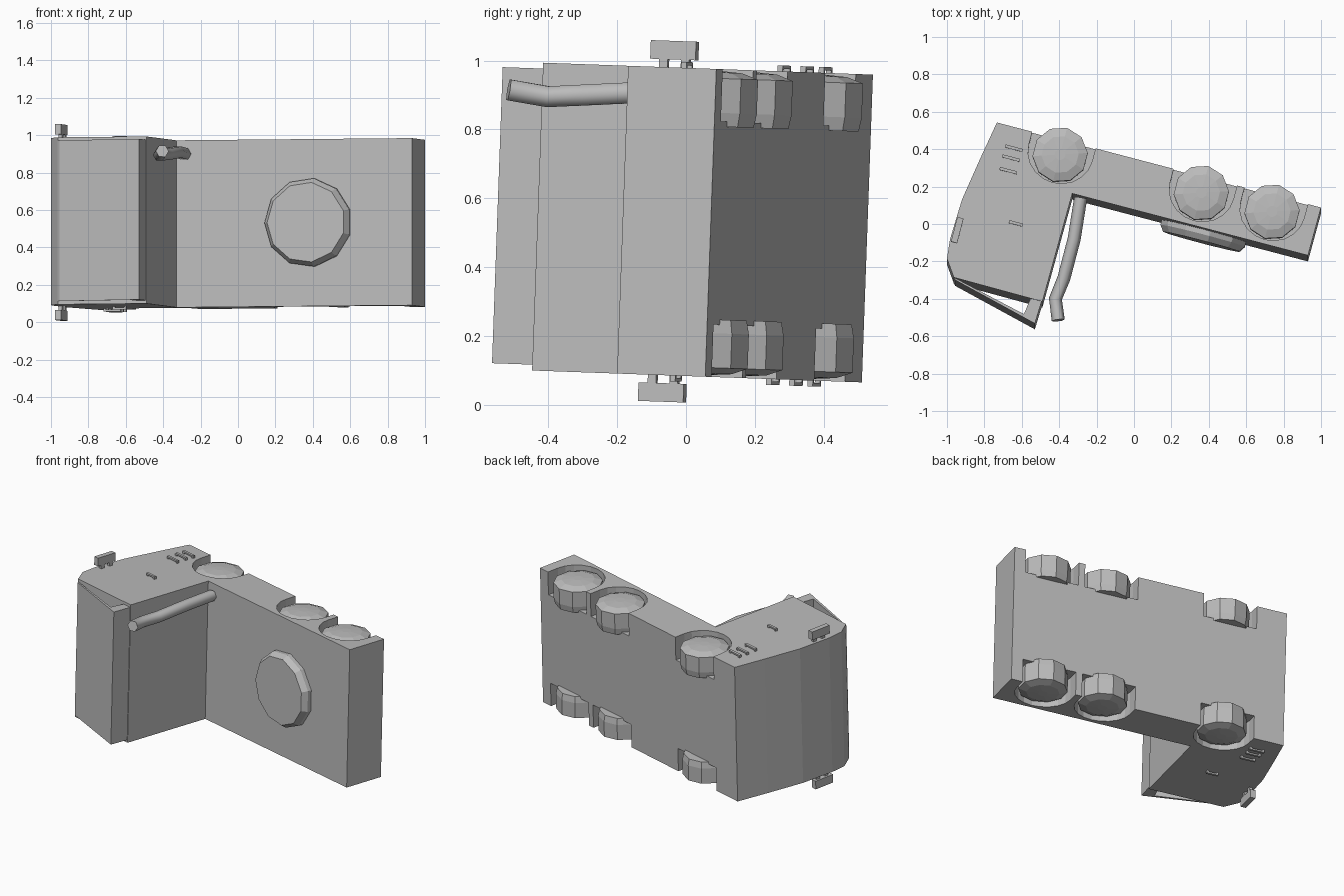
import bpy, bmesh, math
from mathutils import Matrix, Vector

cube = bpy.data.objects.get("Cube")
if cube:
    bpy.data.objects.remove(cube)

gray = bpy.data.materials.new("plain gray")
gray.use_nodes = True
gray.diffuse_color = (0.5, 0.5, 0.5, 1)
gray.node_tree.nodes["Principled BSDF"].inputs["Base Color"].default_value = (0.5, 0.5, 0.5, 1)

# The truck lies on its side, leaning a little
LEAN = Matrix.Translation((0, -0.016, 0.532)) @ Matrix.Rotation(-0.036, 4, 'X')
YAW = math.radians(-14.7)
HALF = 0.447


def place(x, y, z=0):
    """Local frame at a point: X along the bed, Y towards the underside."""
    return Matrix.Translation((x, y, z)) @ Matrix.Rotation(YAW, 4, 'Z')


def finish(name, bm, frame=Matrix()):
    bmesh.ops.recalc_face_normals(bm, faces=bm.faces)
    mesh = bpy.data.meshes.new(name)
    bm.to_mesh(mesh)
    bm.free()
    mesh.materials.append(gray)
    ob = bpy.data.objects.new(name, mesh)
    bpy.context.collection.objects.link(ob)
    ob.matrix_world = LEAN @ frame
    return ob


def prism(name, points, low, high, frame=Matrix()):
    bm = bmesh.new()
    face = bm.faces.new([bm.verts.new((x, y, low)) for x, y in points])
    new = bmesh.ops.extrude_face_region(bm, geom=[face])["geom"]
    bmesh.ops.translate(bm, vec=(0, 0, high - low),
                        verts=[v for v in new if isinstance(v, bmesh.types.BMVert)])
    return finish(name, bm, frame)


def box(name, size, frame):
    bm = bmesh.new()
    bmesh.ops.create_cube(bm, size=1, matrix=Matrix.Diagonal((*size, 1)))
    return finish(name, bm, frame)


def lathe(name, rings, sides, frame):
    """Closed turned shape from (radius, height) rings."""
    bm = bmesh.new()
    loops = [[bm.verts.new((r * math.cos(a), r * math.sin(a), h))
              for a in (math.tau * (i + 0.5) / sides for i in range(sides))]
             for r, h in rings]
    for a, b in zip(loops, loops[1:]):
        for i in range(sides):
            j = (i + 1) % sides
            bm.faces.new((a[i], a[j], b[j], b[i]))
    bm.faces.new(loops[0])
    bm.faces.new(loops[-1])
    return finish(name, bm, frame)


# Cab and bed in one side profile
body = prism("cab_and_bed", [
    (-0.733, 0.543), (1.0, 0.088), (0.93, -0.168), (-0.33, 0.163),
    (-0.49, -0.415), (-0.963, -0.286), (-1.0, -0.185), (-0.984, -0.083),
    (-0.92, 0.13), (-0.82, 0.355)], -HALF, HALF)

# Wheels with their arches
arch = [(0.175 * math.cos(a), 0.01 + 0.165 * math.sin(a))
        for a in (math.pi + math.pi * i / 10 for i in range(11))]
arch += [(0.175, 0.3), (-0.175, 0.3)]
axles = {"front": (-0.395, 0.372), "middle": (0.36, 0.168), "rear": (0.738, 0.067)}
for side, s in (("left", 1), ("right", -1)):
    for axle, (x, y) in axles.items():
        low, high = sorted((s * 0.295, s * 0.6))
        cutter = prism("arch_cutter", arch, low, high, place(x, y))
        cutter.hide_render = True
        mod = body.modifiers.new("arch", 'BOOLEAN')
        mod.operation = 'DIFFERENCE'
        mod.solver = 'EXACT'
        mod.object = cutter
        bpy.context.view_layer.objects.active = body
        bpy.ops.object.modifier_apply(modifier=mod.name)
        bpy.data.objects.remove(cutter)
        lathe(f"{axle}_{side}_wheel",
              [(0.14, s * 0.28), (0.148, s * 0.32), (0.148, s * 0.42), (0.1, s * 0.437),
               (0.03, s * 0.442)], 10, place(x, y))

    # Mirror on two arms
    mx, my = -0.945, -0.035
    box(f"{side}_mirror", (0.034, 0.136, 0.054), place(mx, my, s * 0.497))
    for offset in (-0.03, 0.035):
        box(f"{side}_mirror_arm", (0.02, 0.025, 0.06),
            place(mx + 0.006, my, s * 0.455) @ Matrix.Translation((0, offset, 0)))

    # Steps and door handle, each a bar on two posts
    for name, x, y, length in (("upper_step", -0.672, 0.285, 0.095),
                               ("middle_step", -0.658, 0.352, 0.095),
                               ("lower_step", -0.642, 0.405, 0.095),
                               ("door_handle", -0.632, 0.003, 0.075)):
        box(f"{side}_{name}", (length, 0.016, 0.01), place(x, y, s * (HALF + 0.012)))
        for end in (-1, 1):
            box(f"{side}_{name}_post", (0.012, 0.016, 0.02),
                place(x, y, s * (HALF + 0.003))
                @ Matrix.Translation((end * (length / 2 - 0.006), 0, 0)))

# Trailer coupling disc on the bed
lathe("coupling_disc", [(0.238, -0.02), (0.238, 0.025), (0.215, 0.058)], 11,
      place(0.378, -0.024) @ Matrix.Rotation(math.pi / 2, 4, 'X'))

# Roof deflector: slanted plate and rear wall
prism("deflector_plate", [(-0.965, -0.284), (-0.955, -0.3), (-0.53, -0.532), (-0.538, -0.508)],
      -0.43, 0.43)
prism("deflector_rear_wall", [(-0.59, -0.485), (-0.55, -0.39), (-0.487, -0.39), (-0.53, -0.532)],
      -0.43, 0.43)

# Exhaust pipe behind the cab
curve = bpy.data.curves.new("exhaust_pipe", 'CURVE')
curve.dimensions = '3D'
curve.bevel_depth = 0.035
curve.bevel_resolution = 1
curve.use_fill_caps = True
path = [(-0.285, 0.14, 0.9), (-0.32, -0.08, 0.91), (-0.375, -0.29, 0.9),
        (-0.42, -0.4, 0.895), (-0.405, -0.515, 0.915)]
spline = curve.splines.new('POLY')
spline.points.add(len(path) - 1)
for point, co in zip(spline.points, path):
    point.co = (*co, 1)
curve.materials.append(gray)
pipe = bpy.data.objects.new("exhaust_pipe", curve)
bpy.context.collection.objects.link(pipe)
